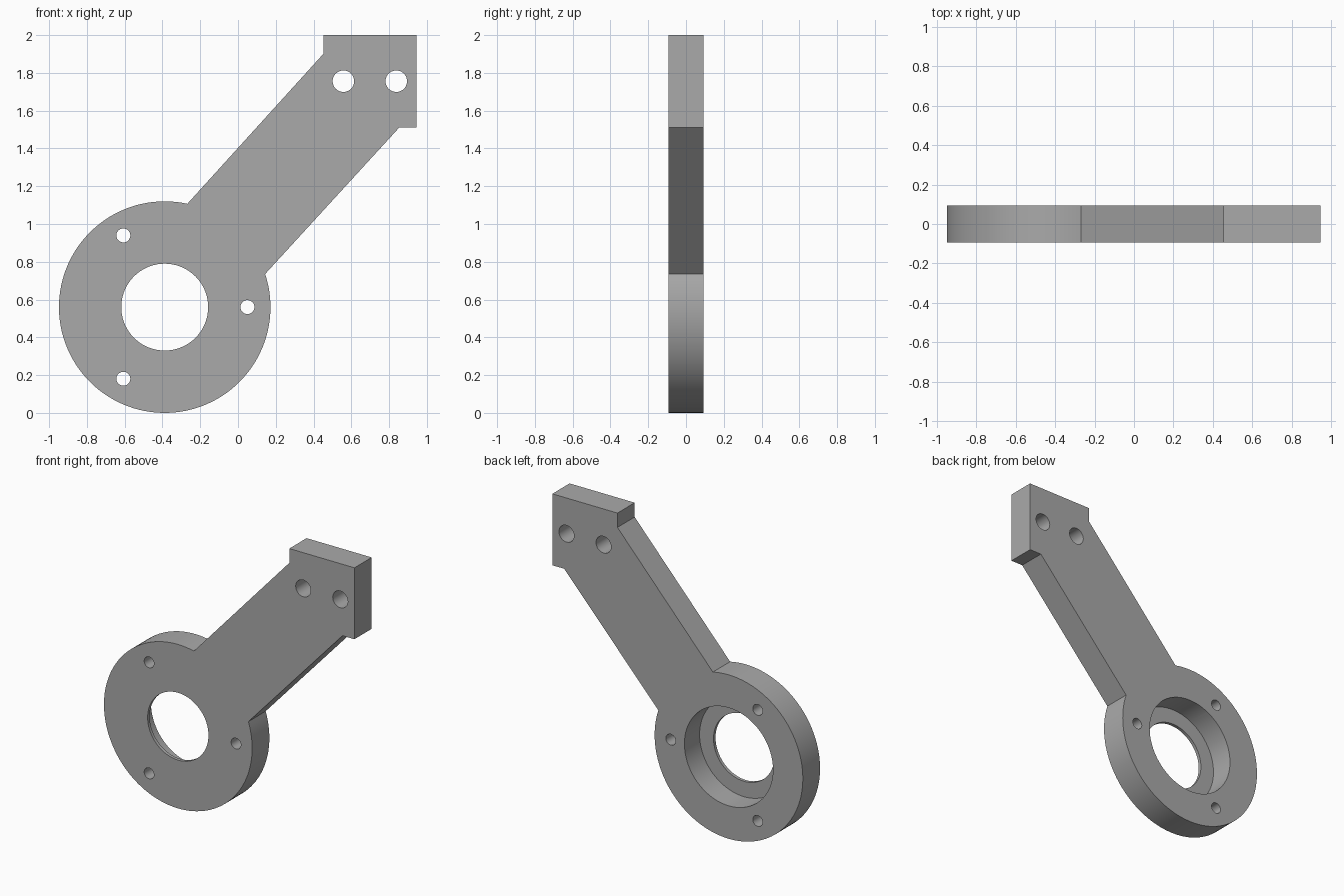
import bpy, bmesh, math
from mathutils import Vector

if "Cube" in bpy.data.objects:
    bpy.data.objects.remove(bpy.data.objects["Cube"], do_unlink=True)

HALF = 0.093                       # half of the plate thickness
CX, CZ, RING = -0.388, 0.56, 0.56  # ring centre and radius
LIP = 0.022                        # thickness left in front of the bearing seat

grey = bpy.data.materials.new("plain grey")
grey.use_nodes = True
colour = (0.4, 0.4, 0.4, 1)
grey.diffuse_color = colour
grey.node_tree.nodes["Principled BSDF"].inputs["Base Color"].default_value = colour


def prism(name, outline, y0, y1):
    """Extrude an x-z outline from y0 to y1."""
    bm = bmesh.new()
    face = bm.faces.new([bm.verts.new((x, y0, z)) for x, z in outline])
    top = bmesh.ops.extrude_face_region(bm, geom=[face])["geom"]
    verts = [v for v in top if isinstance(v, bmesh.types.BMVert)]
    bmesh.ops.translate(bm, verts=verts, vec=Vector((0, y1 - y0, 0)))
    bmesh.ops.recalc_face_normals(bm, faces=bm.faces)
    mesh = bpy.data.meshes.new(name)
    bm.to_mesh(mesh)
    bm.free()
    mesh.materials.append(grey)
    obj = bpy.data.objects.new(name, mesh)
    bpy.context.collection.objects.link(obj)
    return obj


def arc(x, z, r, start, end, steps):
    angles = [start + (end - start) * i / steps for i in range(steps + 1)]
    return [(x + r * math.cos(a), z + r * math.sin(a)) for a in angles]


# Outline: ring arc between the arm roots, then the arm and the square head
root_top, root_low = (-0.268, 1.108), (0.143, 0.735)
a0 = math.atan2(root_top[1] - CZ, root_top[0] - CX)
a1 = math.atan2(root_low[1] - CZ, root_low[0] - CX) + math.tau
outline = arc(CX, CZ, RING, a0, a1, 96)
outline += [(0.855, 1.512), (0.945, 1.512), (0.945, 2), (0.453, 2), (0.453, 1.902)]
bracket = prism("bracket_arm", outline, -HALF, HALF)


def drill(name, x, z, r, steps, y0=-0.2, y1=0.2):
    """Cut a round hole through the bracket."""
    cutter = prism(name, arc(x, z, r, 0, math.tau, steps)[:-1], y0, y1)
    cutter.hide_render = True
    mod = bracket.modifiers.new(name, "BOOLEAN")
    mod.operation, mod.solver, mod.object = "DIFFERENCE", "EXACT", cutter
    bpy.ops.object.modifier_apply(modifier=name)
    bpy.data.objects.remove(cutter, do_unlink=True)


bpy.ops.object.select_all(action="DESELECT")
bracket.select_set(True)
bpy.context.view_layer.objects.active = bracket

# Centre hole with the wider seat sunk from the back
drill("centre_hole", CX, CZ, 0.23, 72)
drill("bearing_seat", CX, CZ, 0.335, 72, y0=LIP - HALF)

# Three ring screw holes
for i in range(3):
    a = math.tau * i / 3
    drill("ring_hole", CX + 0.438 * math.cos(a), CZ + 0.438 * math.sin(a), 0.037, 32)

# Two head mounting holes
for x in (0.558, 0.838):
    drill("head_hole", x, 1.756, 0.057, 40)

bpy.ops.object.shade_smooth_by_angle(angle=math.radians(30))
